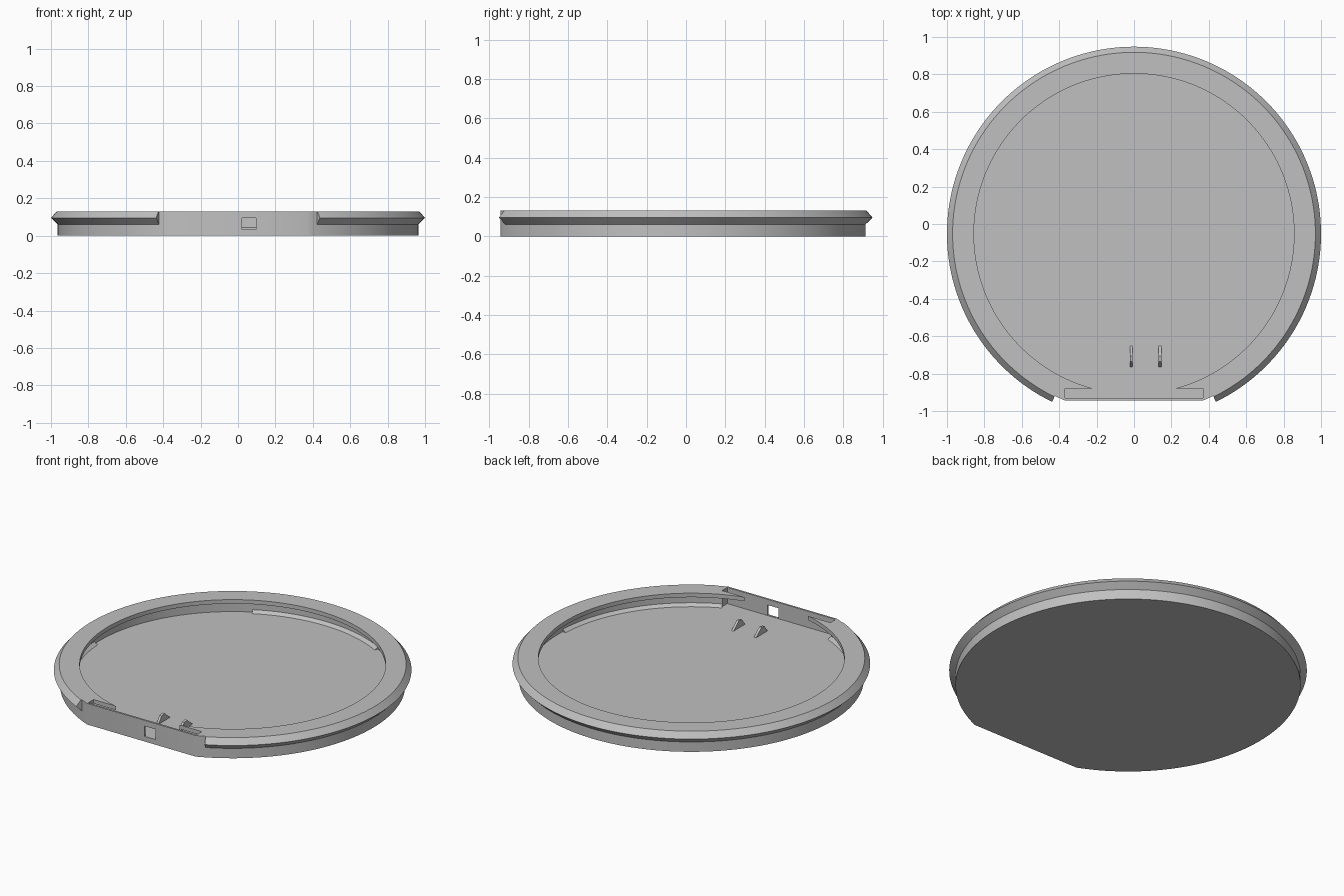
import bpy, bmesh
from math import sin, cos, asin, pi, radians

cube = bpy.data.objects.get("Cube")
if cube:
    bpy.data.objects.remove(cube, do_unlink=True)

CY = -0.052      # centre of the round tray
FRONT = -0.943   # flat front face
FLOOR = 0.03
TOP = 0.13

grey = bpy.data.materials.new("plain grey")
grey.use_nodes = True
colour = (0.53, 0.53, 0.53, 1)
grey.diffuse_color = colour
grey.node_tree.nodes["Principled BSDF"].inputs["Base Color"].default_value = colour


def finish(name, bm):
    bmesh.ops.recalc_face_normals(bm, faces=bm.faces)
    mesh = bpy.data.meshes.new(name)
    bm.to_mesh(mesh)
    bm.free()
    mesh.materials.append(grey)
    obj = bpy.data.objects.new(name, mesh)
    bpy.context.collection.objects.link(obj)
    return obj


def prism(name, outline, offset):
    """Extrude a closed 3D outline along an offset."""
    bm = bmesh.new()
    face = bm.faces.new([bm.verts.new(p) for p in outline])
    result = bmesh.ops.extrude_face_region(bm, geom=[face])
    moved = [v for v in result["geom"] if isinstance(v, bmesh.types.BMVert)]
    bmesh.ops.translate(bm, verts=moved, vec=offset)
    return finish(name, bm)


def disc(name, r, z0, z1, flat=None, n=160):
    """Round slab, optionally cut straight along y = flat."""
    if flat is None:
        angles = [2 * pi * i / n for i in range(n)]
    else:
        a = asin((flat - CY) / r)
        angles = [a + (pi - 2 * a) * i / n for i in range(n + 1)]
    return prism(name, [(r * cos(t), CY + r * sin(t), z0) for t in angles], (0, 0, z1 - z0))


def block(name, x0, x1, y0, y1, z0, z1):
    return prism(name, [(x0, y0, z0), (x1, y0, z0), (x1, y1, z0), (x0, y1, z0)], (0, 0, z1 - z0))


def sweep(name, profile, start, end):
    """Sweep a closed (radius, z) profile along an arc given in degrees."""
    bm = bmesh.new()
    n = max(8, int((end - start) / 2.25))
    rings = []
    for i in range(n + 1):
        t = radians(start + (end - start) * i / n)
        rings.append([bm.verts.new((r * cos(t), CY + r * sin(t), z)) for r, z in profile])
    for a, b in zip(rings, rings[1:]):
        for j in range(len(profile)):
            k = (j + 1) % len(profile)
            bm.faces.new((a[j], a[k], b[k], b[j]))
    bm.faces.new(rings[0])
    bm.faces.new(rings[-1])
    return finish(name, bm)


def cut(target, cutter):
    mod = target.modifiers.new("cut", "BOOLEAN")
    mod.operation = "DIFFERENCE"
    mod.solver = "EXACT"
    mod.object = cutter
    bpy.context.view_layer.objects.active = target
    bpy.ops.object.modifier_apply(modifier=mod.name)
    bpy.data.objects.remove(cutter, do_unlink=True)


# Tray body: undercut cavity, open lip, front slot and square port
tray = disc("tray_body", 0.965, 0, TOP, FRONT)
cut(tray, disc("groove_cutter", 0.912, FLOOR, 0.105, -0.931))
cut(tray, disc("lip_cutter", 0.856, 0.06, TOP + 0.05))
cut(tray, block("slot_cutter", -0.37, 0.37, -0.931, -0.88, FLOOR, TOP + 0.05))
cut(tray, block("port_cutter", 0.022, 0.097, -0.97, -0.91, 0.032, 0.095))
parts = [tray]

# Bevelled flange around the outside, open at the front
flange = [(0.964, 0.06), (1.0, 0.095), (0.97, TOP), (0.964, TOP)]
parts.append(sweep("outer_flange", flange, -64, 244))

# Three sloped ledges at the foot of the inner wall
ledge = [(0.888, FLOOR - 0.002), (0.915, FLOOR - 0.002), (0.915, 0.047)]
for name, start, end in (("back_ledge", 62, 118), ("left_ledge", -66, -3), ("right_ledge", 183, 246)):
    parts.append(sweep(name, ledge, start, end))

# Pair of small fins on the floor behind the port
for name, x in (("right_fin", -0.022), ("left_fin", 0.132)):
    side = [(x, -0.65, FLOOR - 0.002), (x, -0.705, 0.075), (x, -0.735, 0.07), (x, -0.765, FLOOR - 0.002)]
    parts.append(prism(name, side, (0.015, 0, 0)))

# Smooth round walls, crisp edges
bpy.ops.object.select_all(action="DESELECT")
for obj in parts:
    obj.select_set(True)
bpy.context.view_layer.objects.active = tray
bpy.ops.object.shade_smooth_by_angle(angle=radians(25))
